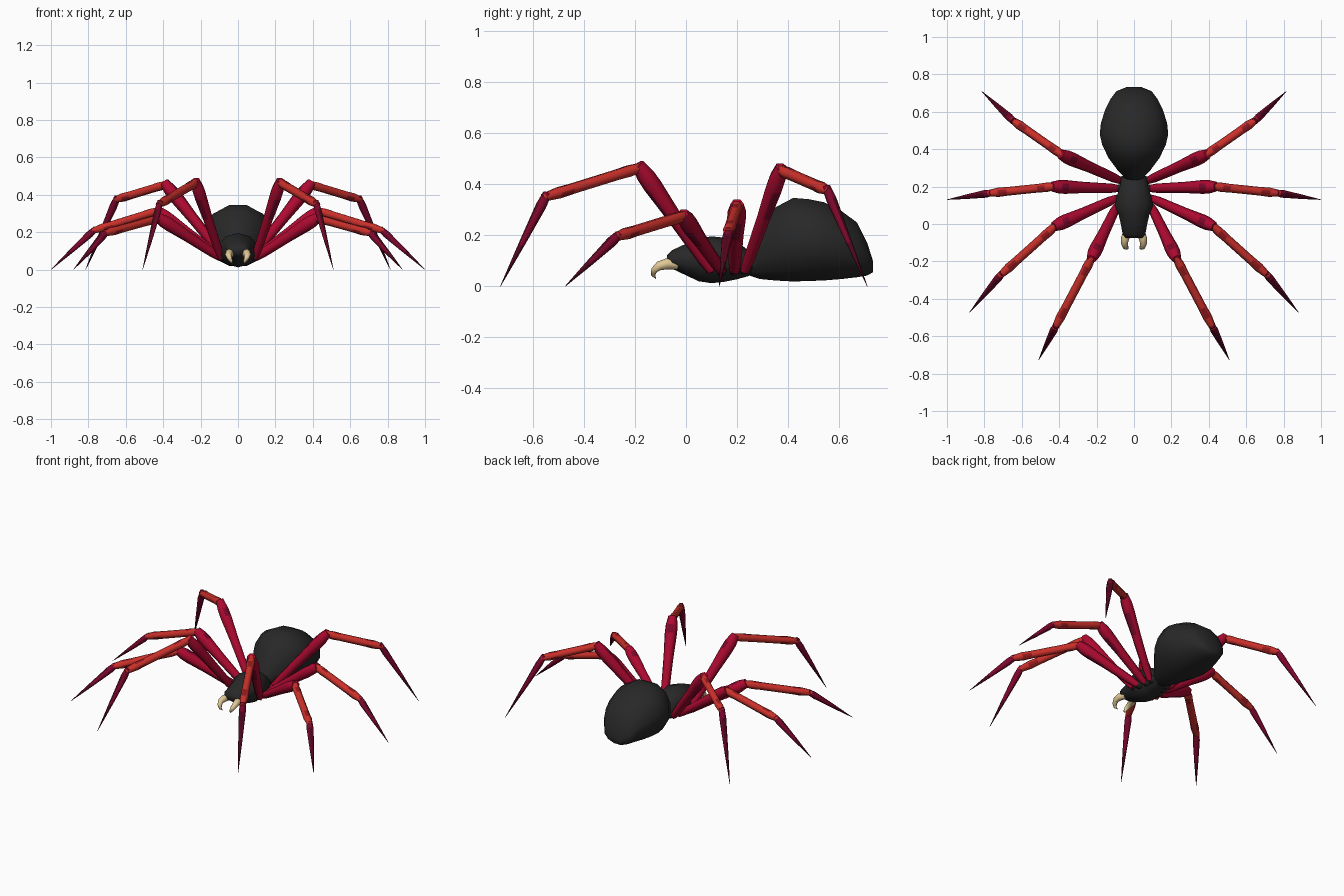
import bpy, bmesh, math
from mathutils import Vector

if "Cube" in bpy.data.objects:
    bpy.data.objects.remove(bpy.data.objects["Cube"])


def material(name, rgb):
    m = bpy.data.materials.new(name)
    m.diffuse_color = (*rgb, 1)
    m.use_nodes = True
    m.node_tree.nodes["Principled BSDF"].inputs["Base Color"].default_value = m.diffuse_color
    return m


BLACK = material("black shell", (0.021, 0.021, 0.021))
CRIMSON = material("crimson", (0.42, 0.003, 0.030))
RED = material("red", (0.60, 0.030, 0.024))
DARK_RED = material("dark red", (0.30, 0.010, 0.014))
MAROON = material("maroon", (0.20, 0.002, 0.024))
DEEP = material("deep maroon", (0.075, 0.002, 0.012))
TAN = material("tan", (0.74, 0.58, 0.30))


def loft(name, rings, mats, mirror=False, rule=None, angle=75):
    """Skin a list of vertex rings; rule(ring, side) gives the material slot."""
    bm = bmesh.new()
    rows = [[bm.verts.new(p) for p in ring] for ring in rings]
    n = len(rows[0])
    for i in range(len(rows) - 1):
        for j in range(n):
            k = (j + 1) % n
            f = bm.faces.new((rows[i][j], rows[i][k], rows[i + 1][k], rows[i + 1][j]))
            f.material_index = rule(i, j) if rule else 0
    bm.faces.new(rows[0])
    bm.faces.new(rows[-1])
    bmesh.ops.recalc_face_normals(bm, faces=bm.faces)
    me = bpy.data.meshes.new(name)
    bm.to_mesh(me)
    bm.free()
    for m in mats:
        me.materials.append(m)
    ob = bpy.data.objects.new(name, me)
    bpy.context.collection.objects.link(ob)
    if mirror:
        ob.modifiers.new("mirror", 'MIRROR').use_mirror_merge = False
    bpy.ops.object.select_all(action='DESELECT')
    ob.select_set(True)
    bpy.context.view_layer.objects.active = ob
    bpy.ops.object.shade_smooth_by_angle(angle=math.radians(angle))
    return ob


def body(name, stations, sides=12):
    """Stations are (y, bottom, top, half width)."""
    rings = []
    for y, zb, zt, w in stations:
        ring = []
        for j in range(sides):
            a = 2 * math.pi * (j + 0.5) / sides
            ring.append((w * math.cos(a) * 1.03, y,
                         (zb + zt) / 2 + (zt - zb) / 2 * math.sin(a) * 1.03))
        rings.append(ring)
    return loft(name, rings, [BLACK], angle=60)


def tube(name, path, mats, rule=None, sides=6):
    """Tapered tube through (point, radius) pairs, mirrored in x."""
    pts = [Vector(p) for p, r in path]
    rings = []
    for i, (p, r) in enumerate(path):
        d = (pts[min(i + 1, len(pts) - 1)] - pts[max(i - 1, 0)]).normalized()
        u = d.cross(Vector((0, 0, 1))).normalized()
        v = u.cross(d)
        rings.append([pts[i] + r * (math.cos(a) * u + math.sin(a) * v)
                      for a in (2 * math.pi * j / sides for j in range(sides))])
    return loft(name, rings, mats, True, rule)


def segment(name, a, b, profile, mats, rule):
    a, b = Vector(a), Vector(b)
    tube(name, [(a.lerp(b, t), r) for t, r in profile], mats, rule)


# Rounded abdomen
body("abdomen", [(0.22, 0.05, 0.12, 0.04), (0.26, 0.038, 0.18, 0.06),
                 (0.29, 0.028, 0.23, 0.09), (0.35, 0.022, 0.31, 0.135),
                 (0.42, 0.018, 0.347, 0.17), (0.48, 0.02, 0.342, 0.184),
                 (0.54, 0.022, 0.33, 0.178), (0.61, 0.028, 0.295, 0.155),
                 (0.67, 0.035, 0.25, 0.125), (0.71, 0.042, 0.17, 0.095),
                 (0.732, 0.055, 0.10, 0.04)])

# Head and thorax
body("head_and_thorax", [(-0.075, 0.085, 0.12, 0.045), (-0.055, 0.07, 0.14, 0.062),
                         (0.0, 0.045, 0.165, 0.072), (0.05, 0.022, 0.185, 0.084),
                         (0.10, 0.015, 0.193, 0.105), (0.15, 0.02, 0.188, 0.092),
                         (0.20, 0.03, 0.178, 0.078), (0.24, 0.04, 0.14, 0.07),
                         (0.265, 0.05, 0.12, 0.05)], 10)

# Hooked fangs
tube("fangs", [((0.035, -0.035, 0.085), 0.02), ((0.047, -0.075, 0.088), 0.022),
               ((0.051, -0.105, 0.08), 0.018), ((0.046, -0.124, 0.064), 0.014),
               ((0.037, -0.129, 0.045), 0.009), ((0.029, -0.118, 0.03), 0.001)], [TAN], sides=8)

# Four pairs of legs: hip, knee, ankle, tip
LEGS = {
    "front": ((0.09, 0.10, 0.06), (0.225, -0.18, 0.465), (0.42, -0.55, 0.35), (0.51, -0.727, 0)),
    "second": ((0.09, 0.14, 0.06), (0.42, -0.01, 0.275), (0.71, -0.27, 0.195), (0.88, -0.473, 0)),
    "third": ((0.08, 0.19, 0.06), (0.43, 0.20, 0.315), (0.77, 0.165, 0.21), (1.0, 0.13, 0)),
    "rear": ((0.07, 0.23, 0.06), (0.385, 0.37, 0.455), (0.65, 0.555, 0.375), (0.815, 0.71, 0)),
}
for leg, (hip, knee, ankle, tip) in LEGS.items():
    # Dark hip joint
    segment(leg + "_hip", (0.02, hip[1], 0.07), Vector(hip).lerp(Vector(knee), 0.03),
            [(0, 0.02), (0.6, 0.027), (1, 0.018)], [BLACK], None)
    # Upper leg with a darker patch beside the knee
    segment(leg + "_upper_leg", hip, knee,
            [(0, 0.018), (0.12, 0.025), (0.55, 0.030), (0.82, 0.037), (0.92, 0.036), (1.03, 0.026)],
            [CRIMSON, MAROON], lambda i, j: 1 if (i, j) in ((3, 1), (2, 4)) else 0)
    # Middle leg with small dark patches
    segment(leg + "_middle_leg", knee, ankle,
            [(-0.02, 0.020), (0.12, 0.025), (0.24, 0.023), (0.72, 0.023), (0.86, 0.025), (1.03, 0.017)],
            [RED, DARK_RED],
            lambda i, j: 1 if (i, j) in ((1, 1), (1, 4), (3, 1), (3, 3), (3, 5)) else 0)
    # Pointed lower leg, darkening to the tip
    segment(leg + "_lower_leg", ankle, tip,
            [(-0.04, 0.017), (0.1, 0.021), (0.55, 0.012), (1.0, 0.001)],
            [MAROON, DEEP], lambda i, j: 1 if i == 2 or (i == 1 and j == 1) else 0)
